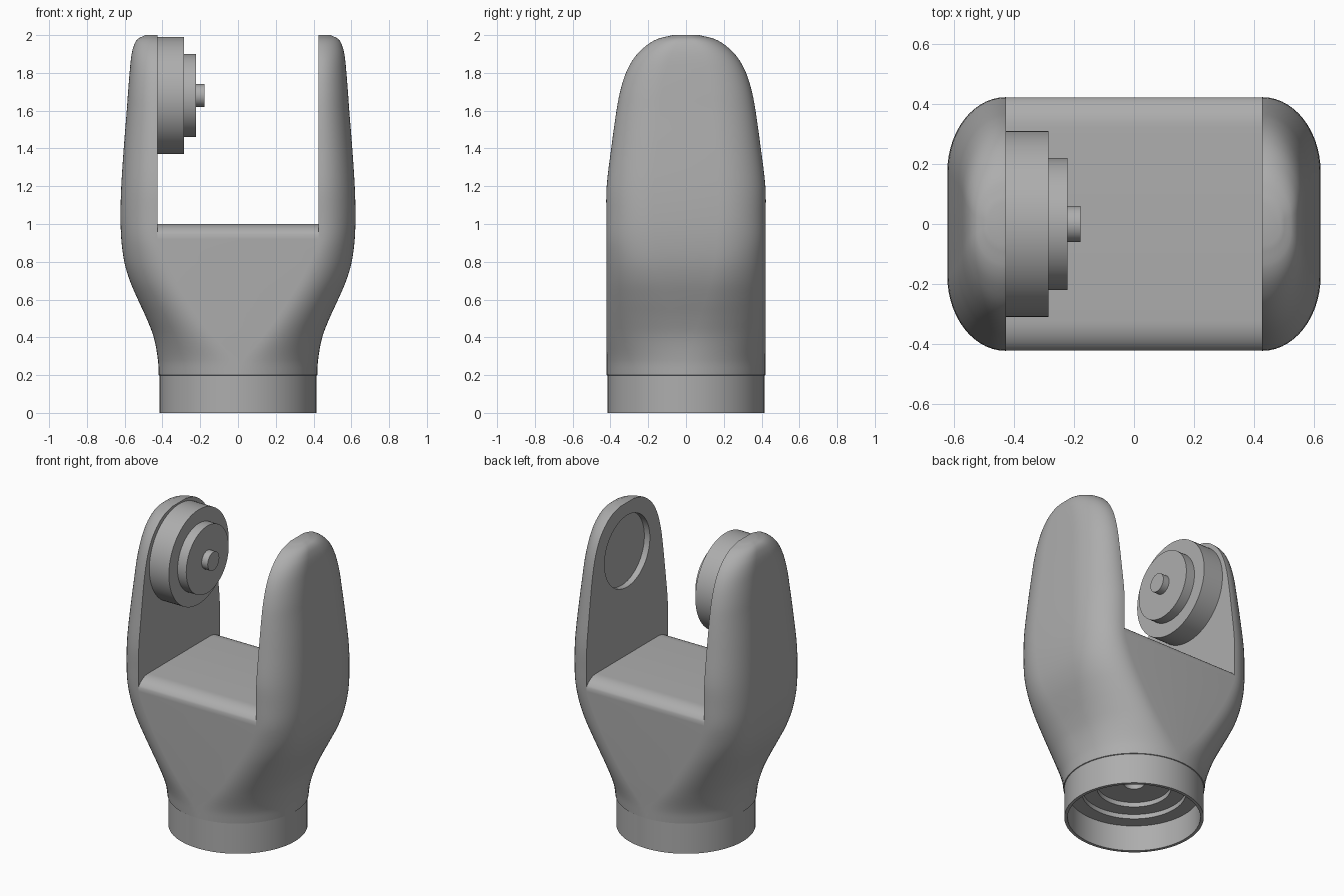
import bpy, bmesh, math
from mathutils import Matrix

if "Cube" in bpy.data.objects:
    bpy.data.objects.remove(bpy.data.objects["Cube"])

grey = bpy.data.materials.new("mid grey")
grey.diffuse_color = (0.42, 0.42, 0.42, 1)
grey.use_nodes = True
grey.node_tree.nodes["Principled BSDF"].inputs["Base Color"].default_value = grey.diffuse_color


def make_object(name, bm):
    bmesh.ops.remove_doubles(bm, verts=bm.verts, dist=1e-5)
    bmesh.ops.recalc_face_normals(bm, faces=bm.faces)
    mesh = bpy.data.meshes.new(name)
    bm.to_mesh(mesh)
    bm.free()
    mesh.materials.append(grey)
    obj = bpy.data.objects.new(name, mesh)
    bpy.context.collection.objects.link(obj)
    return obj


def loft(bm, rings):
    """Skin a list of closed rings and cap both ends."""
    rows = [[bm.verts.new(p) for p in ring] for ring in rings]
    n = len(rows[0])
    for a, b in zip(rows, rows[1:]):
        for i in range(n):
            j = (i + 1) % n
            bm.faces.new((a[i], a[j], b[j], b[i]))
    bm.faces.new(rows[0][::-1])
    bm.faces.new(rows[-1])


def stepped_turning(name, profile, matrix, n=96):
    """Solid of revolution from (radius, height) pairs."""
    bm = bmesh.new()
    loft(bm, [[(r * math.cos(math.tau * i / n), r * math.sin(math.tau * i / n), h)
               for i in range(n)] for r, h in profile])
    bm.transform(matrix)
    return make_object(name, bm)


def smooth(obj, angle=30):
    bpy.ops.object.select_all(action='DESELECT')
    obj.select_set(True)
    bpy.context.view_layer.objects.active = obj
    bpy.ops.object.shade_smooth_by_angle(angle=math.radians(angle))


def cut(obj, cutter):
    mod = obj.modifiers.new("cut", 'BOOLEAN')
    mod.operation = 'DIFFERENCE'
    mod.solver = 'EXACT'
    mod.object = cutter
    bpy.context.view_layer.objects.active = obj
    bpy.ops.object.modifier_apply(modifier=mod.name)
    bpy.data.objects.remove(cutter)


# Body stations: height, half width, flat half width, half depth, corner depth
stations = [
    (0.20, .420, .00, .420, .420), (0.28, .424, .03, .421, .41),
    (0.40, .446, .13, .422, .38), (0.50, .484, .205, .422, .35),
    (0.60, .530, .27, .422, .32), (0.70, .573, .33, .422, .29),
    (0.80, .602, .38, .422, .27), (0.92, .618, .425, .422, .26),
    (1.05, .622, .428, .422, .25), (1.20, .618, .428, .420, .25),
    (1.40, .605, .428, .396, .24), (1.60, .589, .428, .368, .23),
    (1.70, .582, .428, .349, .22), (1.80, .574, .428, .318, .21),
    (1.88, .566, .428, .274, .19), (1.94, .553, .428, .216, .16),
    (1.98, .530, .428, .150, .12), (2.00, .490, .428, .070, .06)]


def refine(rows, steps=4):
    out = []
    for i in range(len(rows) - 1):
        p0, p1 = rows[max(i - 1, 0)], rows[i]
        p2, p3 = rows[i + 1], rows[min(i + 2, len(rows) - 1)]
        h = p2[0] - p1[0]
        for k in range(steps):
            t = k / steps
            row = [p1[0] + h * t]
            for c in range(1, 5):
                m1 = (p2[c] - p0[c]) / (p2[0] - p0[0]) * h
                m2 = (p3[c] - p1[c]) / (p3[0] - p1[0]) * h
                row.append((2*t**3 - 3*t**2 + 1) * p1[c] + (t**3 - 2*t**2 + t) * m1
                           + (3*t**2 - 2*t**3) * p2[c] + (t**3 - t**2) * m2)
            out.append(row)
    return out + [rows[-1]]


def section(z, hx, flat, hy, ry, n=14):
    flat, ry = max(flat, 0), min(ry, hy)
    quarter = [(flat + (hx - flat) * math.cos(a), hy - ry + ry * math.sin(a))
               for a in (math.pi / 2 * i / n for i in range(n + 1))]
    ring = quarter + [(-x, y) for x, y in quarter[::-1]]
    ring += [(-x, -y) for x, y in ring]
    return [(x, y, z) for x, y in ring]


# Fork body with its collar
collar = [section(z, .415, 0, .415, .415) for z in (0, .198)]
bm = bmesh.new()
loft(bm, collar + [section(*row) for row in refine(stations)])
body = make_object("fork_body", bm)

# Slot between the arms, floor with rounded front and back edges
arc = [(.32 + .108 * math.sin(a), .92 + .08 * math.cos(a))
       for a in (math.pi / 2 * i / 10 for i in range(11))]
right = arc + [(.6, .92), (.6, 2.2)]
outline = right + [(-y, z) for y, z in right[::-1]]
bm = bmesh.new()
loft(bm, [[(x, y, z) for y, z in outline] for x in (-.427, .427)])
cut(body, make_object("slot_cutter", bm))

# Round socket in the inner face of one arm
along_x = Matrix.Rotation(math.pi / 2, 4, 'Y')
cut(body, stepped_turning("socket_cutter", [(.235, 0), (.235, .067)],
                          Matrix.Translation((.4, 0, 1.68)) @ along_x))

# Stepped hollow under the collar
cut(body, stepped_turning("hollow_cutter", [
    (.395, -.1), (.395, .17), (.31, .17), (.31, .2), (.22, .2),
    (.22, .23), (.06, .23), (.06, .26)], Matrix.Identity(4)))
smooth(body)

# Stepped hub on the other arm
hub = stepped_turning("stepped_hub", [
    (.31, 0), (.31, .155), (.22, .155), (.22, .218), (.06, .218), (.06, .262)],
    Matrix.Translation((-.44, 0, 1.68)) @ along_x)
smooth(hub)
